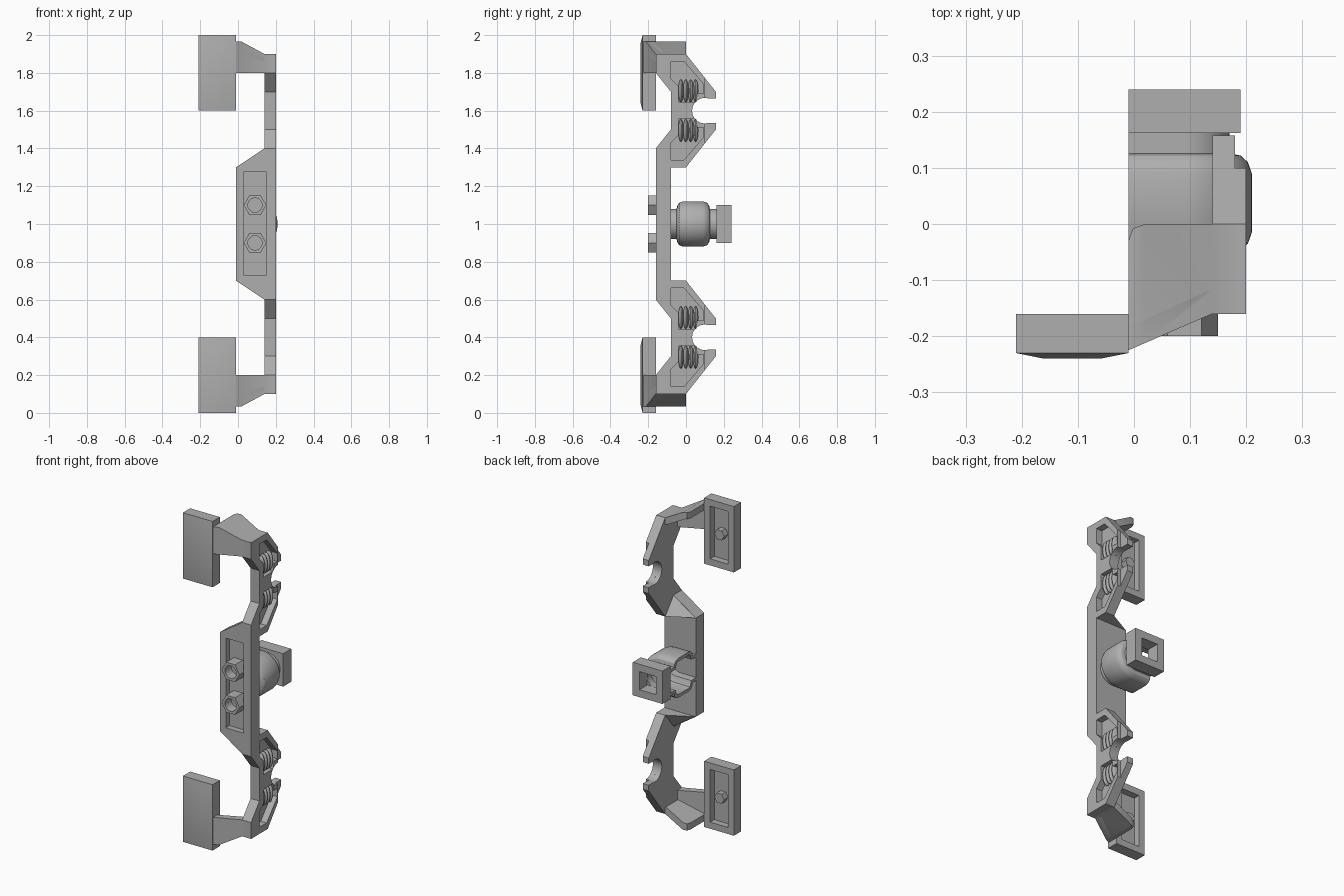
import bpy, bmesh, math
from mathutils import Vector

cube = bpy.data.objects.get("Cube")
if cube:
    bpy.data.objects.remove(cube)

MID = 1.0  # height of the mirror plane
grey = bpy.data.materials.new("plain_grey")
grey.use_nodes = True
grey.diffuse_color = (0.43, 0.43, 0.43, 1)
grey.node_tree.nodes["Principled BSDF"].inputs["Base Color"].default_value = (0.43, 0.43, 0.43, 1)
parts = []


def make(name, bm, cutters=(), mirror=False, thickness=0):
    """Turn a bmesh into a finished part, cut, thickened and mirrored in height."""
    bmesh.ops.recalc_face_normals(bm, faces=bm.faces)
    bmesh.ops.translate(bm, verts=bm.verts, vec=(0, 0, -MID))
    mesh = bpy.data.meshes.new(name)
    bm.to_mesh(mesh)
    bm.free()
    mesh.materials.append(grey)
    ob = bpy.data.objects.new(name, mesh)
    ob.location.z = MID
    bpy.context.collection.objects.link(ob)
    for c in cutters:
        mod = ob.modifiers.new("cut", 'BOOLEAN')
        mod.operation, mod.object, mod.solver = 'DIFFERENCE', c, 'EXACT'
    if thickness:
        mod = ob.modifiers.new("shell", 'SOLIDIFY')
        mod.thickness, mod.offset = thickness, -1
    if mirror:
        mod = ob.modifiers.new("mirror", 'MIRROR')
        mod.use_axis = (False, False, True)
        mod.use_mirror_merge = False
    if ob.modifiers:
        bpy.context.view_layer.update()
        done = ob.evaluated_get(bpy.context.evaluated_depsgraph_get())
        ob.data = bpy.data.meshes.new_from_object(done)
        ob.modifiers.clear()
    for c in cutters:
        bpy.data.objects.remove(c)
    parts.append(ob)
    return ob


def cutter(bm):
    ob = make("cutter", bm)
    parts.remove(ob)
    ob.hide_render = True
    return ob


def prism(points, axis, a, b):
    """Extrude a 2D outline along the named axis from a to b."""
    place = {'x': lambda p, t: (t, p[0], p[1]),
             'y': lambda p, t: (p[0], t, p[1]),
             'z': lambda p, t: (p[0], p[1], t)}[axis]
    bm = bmesh.new()
    low = [bm.verts.new(place(p, a)) for p in points]
    high = [bm.verts.new(place(p, b)) for p in points]
    bm.faces.new(low)
    bm.faces.new(high)
    n = len(points)
    for i in range(n):
        j = (i + 1) % n
        bm.faces.new((low[i], low[j], high[j], high[i]))
    return bm


def box(x0, x1, y0, y1, z0, z1):
    return prism([(x0, y0), (x1, y0), (x1, y1), (x0, y1)], 'z', z0, z1)


def hull(points):
    bm = bmesh.new()
    verts = [bm.verts.new(p) for p in points]
    bmesh.ops.convex_hull(bm, input=verts)
    return bm


def ring(cx, cz, r, n, turn=0):
    return [(cx + r * math.cos(turn + i * math.tau / n),
             cz + r * math.sin(turn + i * math.tau / n)) for i in range(n)]


# End pads with pillowed front, recessed back and a pin
pad = [(x, y, z) for x in (-.21, -.01) for y in (-.23, -.16) for z in (1.6, 2)]
pad += [(x, -.24, z) for x in (-.16, -.06) for z in (1.64, 1.96)]
make("end_pad", hull(pad), [cutter(box(-.17, -.05, -.2, -.1, 1.64, 1.96))], True)
make("pad_pin", prism(ring(-.11, 1.8, .033, 6), 'y', -.21, -.162), mirror=True)

# Arms: a slanted front wall and a sloping cover plate
wall = prism([(-.012, -.225), (.14, -.16), (.2, -.16), (.2, -.12), (.13, -.12), (-.012, -.185)],
             'z', 1.8, 2)
slope = [(.02, 1.965), (.14, 1.9), (.3, 1.9), (.3, 2.1), (-.1, 2.1), (-.1, 1.967)]
make("arm_wall", wall, [cutter(prism(slope, 'y', -.4, .1))], True)
plan = [(-.01, -.225), (.14, -.16), (.198, -.16), (.198, 0), (.02, 0), (-.002, -.008), (-.01, -.03)]
under = [(-.1, 1.927), (.01, 1.925), (.13, 1.86), (.3, 1.86), (.3, 1.7), (-.1, 1.7)]
make("arm_cover", prism(plan, 'z', 1.75, 2),
     [cutter(prism(slope, 'y', -.4, .1)), cutter(prism(under, 'y', -.4, .1))], True)

# Side ribs with a round notch, thinner hook tips and two pockets
notch = []
for i in range(13):
    a = math.radians(73 + i * 214 / 12)
    notch.append((.1 + .068 * math.cos(a), 1.6 + .068 * math.sin(a)))
rib = [(-.16, 1.8), (-.16, 1.9), (0, 1.9), (.158, 1.7), (.158, 1.665)] + notch
rib += [(.158, 1.535), (.158, 1.5), (0, 1.3), (-.08, 1.3), (-.16, 1.3),
        (-.16, 1.4), (-.08, 1.5), (-.08, 1.7)]
pocket = [(-.08, 1.77), (-.08, 1.86), (-.01, 1.86), (.093, 1.74), (.093, 1.69),
          (.06, 1.69), (.05, 1.645), (-.04, 1.645), (-.04, 1.73)]
cuts = [cutter(box(.18, .3, .1, .3, 1.2, 1.9)),
        cutter(prism(pocket, 'x', .16, .3)),
        cutter(prism([(y, 3.2 - z) for y, z in pocket], 'x', .16, .3))]
make("side_rib", prism(rib, 'x', .14, .2), cuts, True)

# Spring coils lying in the pockets
coils = bmesh.new()
for z in (1.705, 1.495):
    for i in range(4):
        new = bmesh.ops.create_uvsphere(coils, u_segments=16, v_segments=12, radius=1)["verts"]
        for v in new:
            v.co = Vector((.17 + v.co.x * .029, -.027 + i * .026 + v.co.y * .014, z + v.co.z * .06))
make("spring_coils", coils, mirror=True)

# Centre plate with a long slot, gussets and two hollow nuts
plate = [(-.01, 1.3), (.14, 1.4), (.2, 1.4), (.2, .6), (.14, .6), (-.01, .7)]
make("centre_plate", prism(plate, 'y', -.16, -.08),
     [cutter(box(.03, .15, -.3, -.125, .73, 1.275))])
make("gusset", hull([(-.01, -.081, 1.3), (.141, -.081, 1.4), (.141, -.081, 1.3),
                     (.141, 0, 1.3), (.141, -.01, 1.31)]), mirror=True)
make("hex_nut", prism(ring(.09, 1.1, .06, 6), 'y', -.2, -.12),
     [cutter(prism(ring(.09, 1.1, .038, 16), 'y', -.3, -.14))], True)

# Coupling shell: rounded U sections of varying radius, open on one side
sections = [(-.085, .08), (-.05, .08), (-.045, .1), (-.035, .113), (-.015, .12),
            (.09, .12), (.11, .113), (.122, .1), (.126, .08), (.165, .08)]
shell = bmesh.new()
rows = []
for y, r in sections:
    path = [(-.01, r)]
    for i in range(25):
        a = math.pi / 2 - math.pi * i / 24
        path.append((.09 + r * math.cos(a), r * math.sin(a)))
    path.append((-.01, -r))
    rows.append([shell.verts.new((x, y, MID + z)) for x, z in path])
for low, high in zip(rows, rows[1:]):
    for i in range(len(low) - 1):
        shell.faces.new((low[i], high[i], high[i + 1], low[i + 1]))
make("coupling_shell", shell, thickness=.02)

# Square socket at the back
make("square_socket", box(-.01, .19, .162, .24, .9, 1.1),
     [cutter(box(.035, .145, .1, .3, .945, 1.055))])

# Smooth only the gentle curves
bpy.ops.object.select_all(action='DESELECT')
for ob in parts:
    ob.select_set(True)
bpy.context.view_layer.objects.active = parts[0]
bpy.ops.object.shade_smooth_by_angle(angle=math.radians(30))
